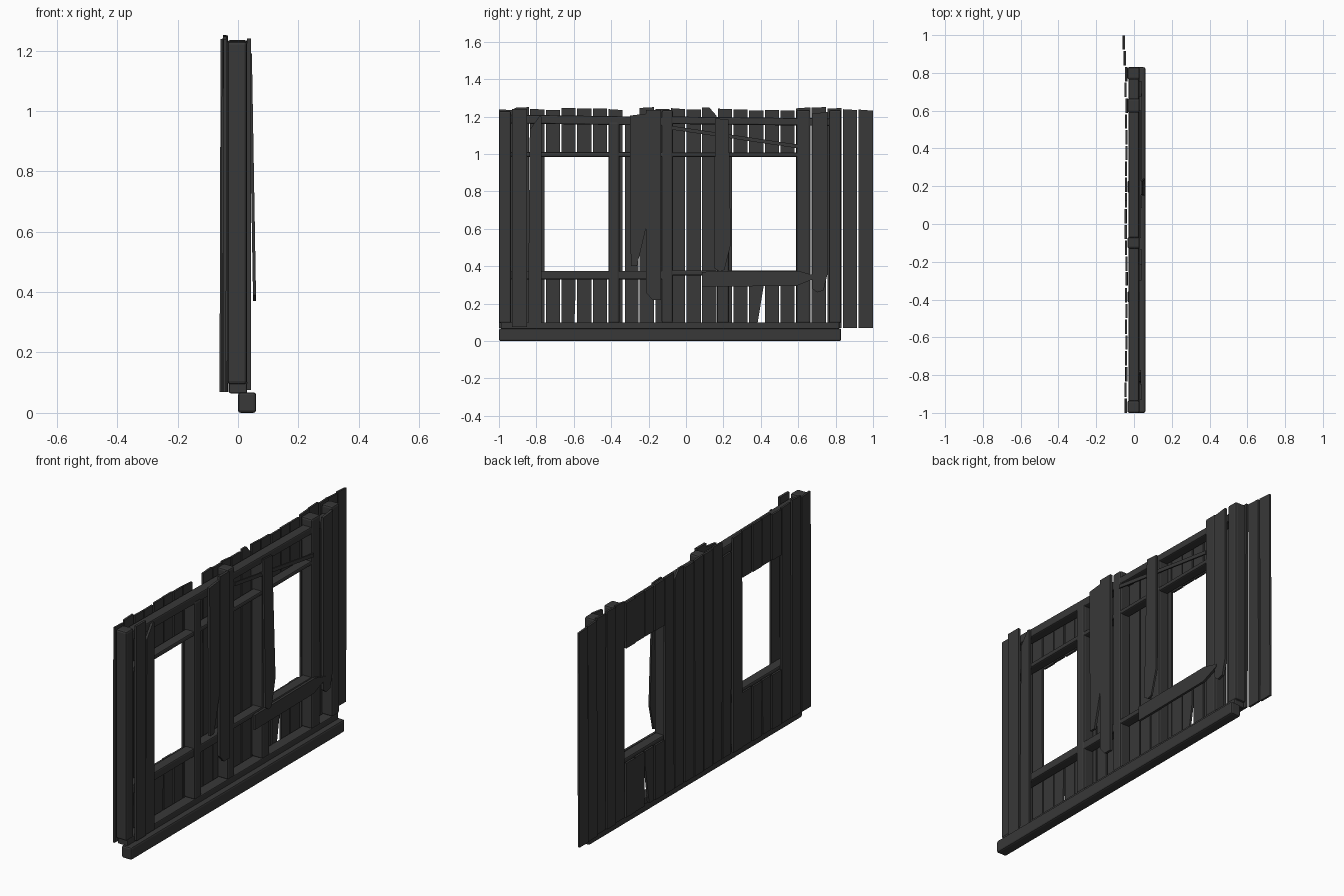
import bpy, bmesh, random

random.seed(4)
if "Cube" in bpy.data.objects:
    bpy.data.objects.remove(bpy.data.objects["Cube"])

wood = bpy.data.materials.new("charred_wood")
wood.use_nodes = True
color = (0.04, 0.04, 0.04, 1)
wood.diffuse_color = color
bsdf = wood.node_tree.nodes["Principled BSDF"]
bsdf.inputs["Base Color"].default_value = color
bsdf.inputs["Roughness"].default_value = 0.9


def board(name, outline, x0, x1, lean=0.0, bevel=0.0):
    """Extrude a (y, z) outline from x0 to x1; lean shifts x with drop from the top."""
    bm = bmesh.new()
    top = max(z for y, z in outline)
    face = bm.faces.new([bm.verts.new((x0 + lean * (top - z), y, z)) for y, z in outline])
    grown = bmesh.ops.extrude_face_region(bm, geom=[face])
    moved = [v for v in grown["geom"] if isinstance(v, bmesh.types.BMVert)]
    bmesh.ops.translate(bm, verts=moved, vec=(x1 - x0, 0, 0))
    bmesh.ops.recalc_face_normals(bm, faces=bm.faces)
    mesh = bpy.data.meshes.new(name)
    bm.to_mesh(mesh)
    bm.free()
    mesh.materials.append(wood)
    obj = bpy.data.objects.new(name, mesh)
    bpy.context.collection.objects.link(obj)
    if bevel:
        mod = obj.modifiers.new("worn_edges", "BEVEL")
        mod.width = bevel
        mod.segments = 2
    return obj


def rect(y0, y1, z0, z1, slope=0.0):
    return [(y0, z0), (y1, z0 + slope), (y1, z1 + slope), (y0, z1)]


# Sill and bottom plate
board("sill_beam", rect(-1, 0.83, 0, 0.068), 0.0, 0.06, bevel=0.009)
board("bottom_plate", rect(-0.99, 0.82, 0.065, 0.1), -0.03, 0.03, bevel=0.005)

# Upright posts
for name, y0, y1, top in [("end_post_front", -1, -0.935, 1.23),
                          ("window_post_front", -0.415, -0.355, 1.17),
                          ("middle_post", -0.13, -0.07, 1.235),
                          ("window_post_middle", 0.165, 0.23, 1.17),
                          ("window_post_back", 0.59, 0.665, 1.235),
                          ("end_post_back", 0.765, 0.83, 1.235)]:
    board(name, rect(y0, y1, 0.095, top), -0.035, 0.03, bevel=0.01)

# Horizontal rails
for name, y0, y1, z0, z1, slope in [
        ("top_rail_front", -0.94, -0.12, 1.163, 1.21, -0.012),
        ("top_rail_back", -0.08, 0.77, 1.16, 1.2, -0.01),
        ("header_front", -0.94, -0.12, 0.985, 1.01, 0),
        ("header_back", -0.08, 0.6, 0.985, 1.008, 0),
        ("window_sill_front", -0.94, -0.12, 0.33, 0.375, 0),
        ("window_sill_back", -0.08, 0.6, 0.35, 0.378, 0)]:
    board(name, rect(y0, y1, z0, z1, slope), -0.028, 0.026, bevel=0.007)

# Loose boards fixed over the frame, with broken ends
board("front_board_1", rect(-0.93, -0.85, 0.075, 1.24), 0.03, 0.043)
board("front_board_2", [(-0.845, 0.075), (-0.772, 0.075), (-0.772, 1.2), (-0.785, 1.2),
                        (-0.835, 1.13)], 0.026, 0.038)
board("front_board_3", [(-0.295, 0.4), (-0.262, 0.4), (-0.215, 0.6), (-0.215, 1.215),
                        (-0.3, 1.205)], 0.027, 0.04)
board("front_board_4", [(-0.215, 0.26), (-0.18, 0.22), (-0.135, 0.22), (-0.135, 1.235),
                        (-0.215, 1.235)], 0.028, 0.042)
board("front_board_5", [(0.15, 0.39), (0.18, 0.37), (0.205, 0.38), (0.24, 0.52),
                        (0.228, 1.185), (0.155, 1.19)], 0.036, 0.046, lean=0.017)
board("front_board_6", [(0.675, 0.28), (0.7, 0.26), (0.735, 0.27), (0.757, 0.36),
                        (0.757, 1.225), (0.675, 1.215)], 0.026, 0.04)
board("cross_board", [(0.085, 0.29), (0.59, 0.295), (0.69, 0.335), (0.69, 0.35),
                      (0.6, 0.375), (0.085, 0.37)], 0.03, 0.043)
board("diagonal_strip", [(-0.075, 1.13), (0.6, 1.03), (0.6, 1.05), (-0.075, 1.15)],
      0.028, 0.036)

# Cladding planks on the outside, cut short around the two windows
LOW, HIGH, SILL, HEAD = 0.07, 1.24, 0.365, 0.988
for i in range(24):
    mid = -0.962 + i * 0.0836
    y0, y1 = mid - 0.038, mid + 0.038
    x = -0.047 + random.uniform(-0.003, 0.003)
    lean = random.uniform(-0.002, 0.002)
    top = HIGH + random.uniform(-0.008, 0.008)
    tilt = random.uniform(-0.006, 0.006)
    if i == 8:
        top, y0 = 1.165, y0 + 0.005
    if i >= 22:
        x, lean = x - 0.005 * (i - 21), -0.003
    name = f"plank_{i + 1}"
    if 3 <= i <= 6 or 15 <= i <= 18:
        board(name + "_upper", rect(y0, y1, HEAD, top), x, x + 0.011)
        # One lower piece is split into a wedge
        cut = {16: 0.035, 4: 0.008}.get(i, 0)
        board(name + "_lower", [(y0, LOW), (y1 - cut, LOW), (y1, SILL - 0.08),
                                (y1, SILL), (y0, SILL)], x, x + 0.011)
    elif i == 13:
        board(name, [(y0, LOW), (y1, LOW), (y1, 1.205), (mid, top), (y0, top)], x, x + 0.011)
    else:
        board(name, [(y0, LOW), (y1, LOW), (y1, top + tilt), (y0, top)], x, x + 0.011, lean)
